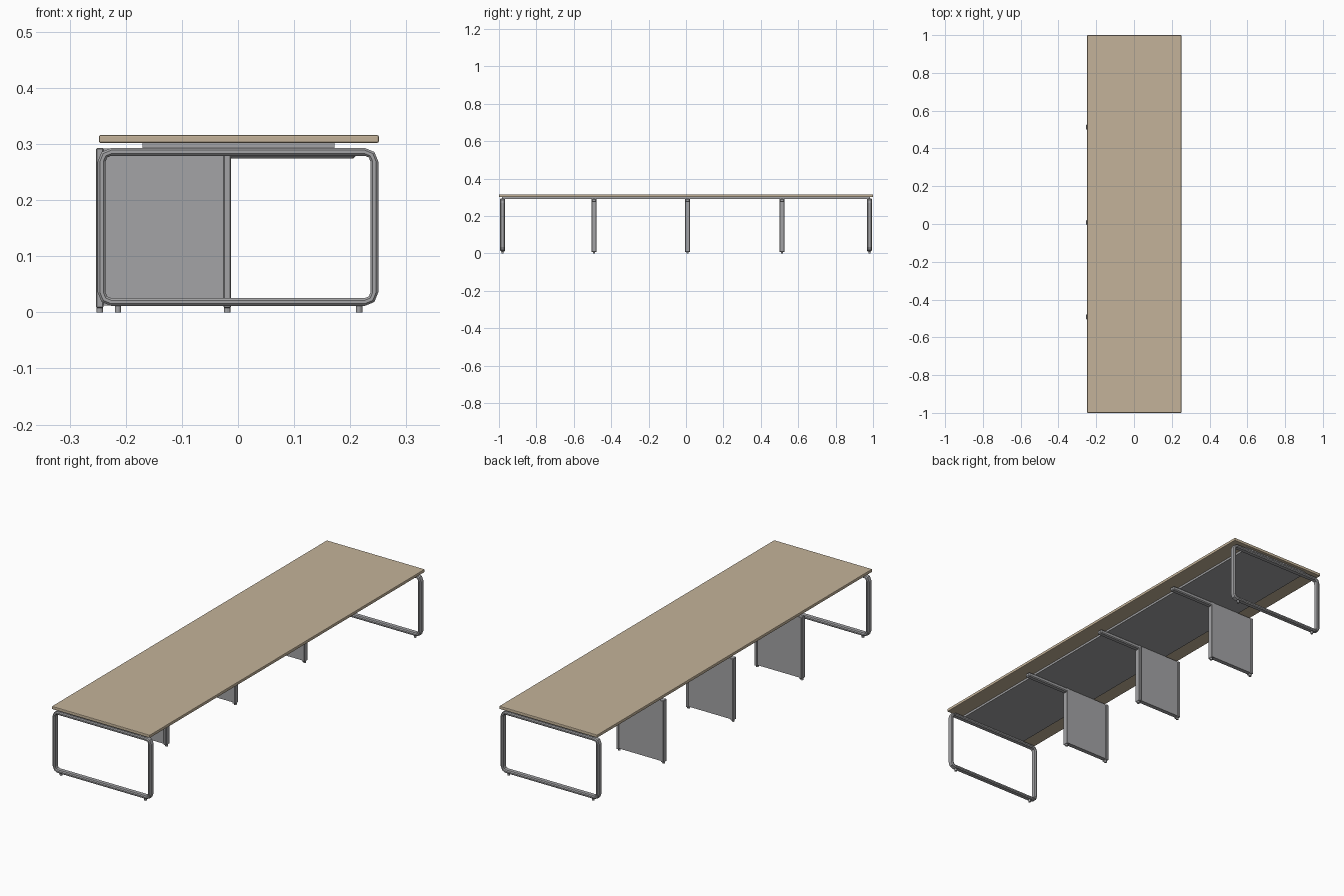
import bpy, bmesh
from math import cos, sin, pi

cube = bpy.data.objects.get("Cube")
if cube:
    bpy.data.objects.remove(cube, do_unlink=True)


def material(name, rgb):
    m = bpy.data.materials.new(name)
    m.use_nodes = True
    m.diffuse_color = (*rgb, 1)
    m.node_tree.nodes["Principled BSDF"].inputs["Base Color"].default_value = (*rgb, 1)
    return m


WOOD = material("light wood", (0.55, 0.45, 0.32))
METAL = material("grey metal", (0.37, 0.37, 0.38))


def finish(name, bm, mat):
    bmesh.ops.recalc_face_normals(bm, faces=bm.faces)
    mesh = bpy.data.meshes.new(name)
    bm.to_mesh(mesh)
    bm.free()
    mesh.materials.append(mat)
    ob = bpy.data.objects.new(name, mesh)
    bpy.context.collection.objects.link(ob)
    return ob


def box(name, x, y, z, mat, bevel=0, segments=2):
    """Box from (low, high) ranges, with optional rounded edges."""
    bm = bmesh.new()
    bmesh.ops.create_cube(bm, size=1)
    for v in bm.verts:
        v.co = [(a + b) / 2 + c * (b - a) for (a, b), c in zip((x, y, z), v.co)]
    ob = finish(name, bm, mat)
    if bevel:
        mod = ob.modifiers.new("Rounded edges", "BEVEL")
        mod.width, mod.segments = bevel, segments
    return ob


def foot(name, x, y, top, radius):
    bm = bmesh.new()
    bmesh.ops.create_cone(bm, cap_ends=True, segments=12, radius1=radius,
                          radius2=radius, depth=top)
    bmesh.ops.translate(bm, verts=bm.verts, vec=(x, y, top / 2))
    finish(name, bm, METAL)


def loop_leg(name, y):
    """Flattened tube swept round an upright rounded rectangle."""
    half_x, low, high, radius = 0.243, 0.0185, 0.286, 0.017
    w, d, c = 0.007, 0.013, 0.004
    section = [(w, d - c), (w - c, d), (c - w, d), (-w, d - c),
               (-w, c - d), (c - w, -d), (w - c, -d), (w, c - d)]
    corners = [(1, 1), (-1, 1), (-1, -1), (1, -1)]
    bm = bmesh.new()
    rings = []
    for i, (sx, sz) in enumerate(corners):
        cx = sx * (half_x - radius)
        cz = high - radius if sz > 0 else low + radius
        for step in range(3):
            a = (i + step / 2) * pi / 2
            rings.append([bm.verts.new((cx + (radius + o) * cos(a), y + s,
                                        cz + (radius + o) * sin(a)))
                          for o, s in section])
    n = len(section)
    for i, ring in enumerate(rings):
        prev = rings[i - 1]
        for j in range(n):
            bm.faces.new((prev[j - 1], prev[j], ring[j], ring[j - 1]))
    finish(name, bm, METAL)


# Worktop and the shallow tray beneath it
box("table_top", (-0.248, 0.251), (-1, 1), (0.302, 0.316), WOOD, 0.003)
box("under_tray", (-0.17, 0.172), (-0.985, 0.985), (0.292, 0.302), METAL)

# Loop legs at both ends
for end, y in (("front", -0.981), ("back", 0.981)):
    loop_leg(end + "_loop_leg", y)
    for side, x in (("right", -0.214), ("left", 0.216)):
        foot(f"{end}_{side}_foot", x, y, 0.012, 0.0055)

# Panel supports with end posts, feet and a cantilever beam
for label, y in (("front", -0.492), ("middle", 0.008), ("back", 0.513)):
    box(label + "_panel", (-0.245, -0.02), (y - 0.010, y + 0.010), (0.012, 0.292), METAL)
    for side, x in (("outer", -0.253), ("inner", -0.026)):
        box(f"{label}_{side}_post", (x, x + 0.0135), (y - 0.0135, y + 0.0135),
            (0.008, 0.293), METAL, 0.002, 1)
        foot(f"{label}_{side}_post_foot", x + 0.00675, y, 0.009, 0.006)
    box(label + "_beam", (-0.02, 0.209), (y - 0.0125, y + 0.0125),
        (0.274, 0.293), METAL, 0.004, 1)
